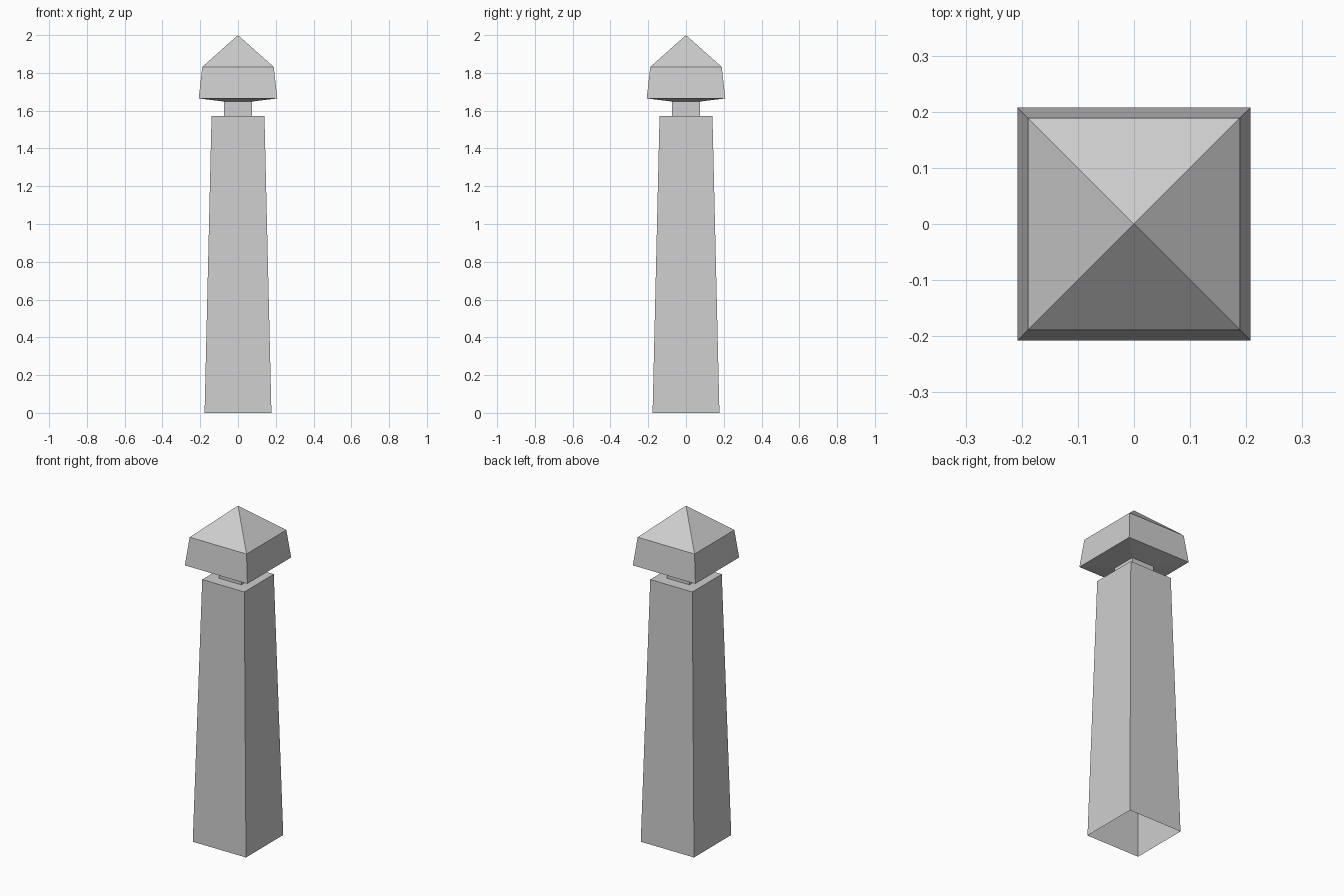
import bpy
import bmesh

cube = bpy.data.objects.get("Cube")
if cube:
    bpy.data.objects.remove(cube, do_unlink=True)

# One plain stone colour for the whole pillar
stone = bpy.data.materials.new("stone_grey")
stone.use_nodes = True
stone.diffuse_color = (0.62, 0.62, 0.62, 1)
stone.node_tree.nodes["Principled BSDF"].inputs["Base Color"].default_value = stone.diffuse_color

CORNERS = ((-1, -1), (1, -1), (1, 1), (-1, 1))


def square_loft(name, profile):
    """Loft square rings given as (half width, height); zero width makes a point."""
    bm = bmesh.new()
    rings = []
    for half, z in profile:
        if half == 0:
            rings.append([bm.verts.new((0, 0, z))] * 4)
        else:
            rings.append([bm.verts.new((x * half, y * half, z)) for x, y in CORNERS])
    for low, high in zip(rings, rings[1:]):
        for i in range(4):
            j = (i + 1) % 4
            loop = [low[i], low[j], high[j], high[i]]
            bm.faces.new(list(dict.fromkeys(loop)))
    mesh = bpy.data.meshes.new(name)
    bm.to_mesh(mesh)
    bm.free()
    mesh.materials.append(stone)
    obj = bpy.data.objects.new(name, mesh)
    bpy.context.collection.objects.link(obj)
    return obj


NECK = 0.074
BODY_TOP = 1.572
CAP_BASE = 1.648

# Tapered hollow shaft, open underneath, with a ledge around the neck
square_loft("shaft", [(0.177, 0), (0.14, BODY_TOP), (NECK, BODY_TOP)])

# Narrow neck
square_loft("neck", [(NECK, BODY_TOP), (NECK, CAP_BASE)])

# Cap with sloped underside, leaning sides and pyramid roof
square_loft("cap", [(NECK, CAP_BASE), (0.208, 1.665), (0.189, 1.832), (0, 2)])
